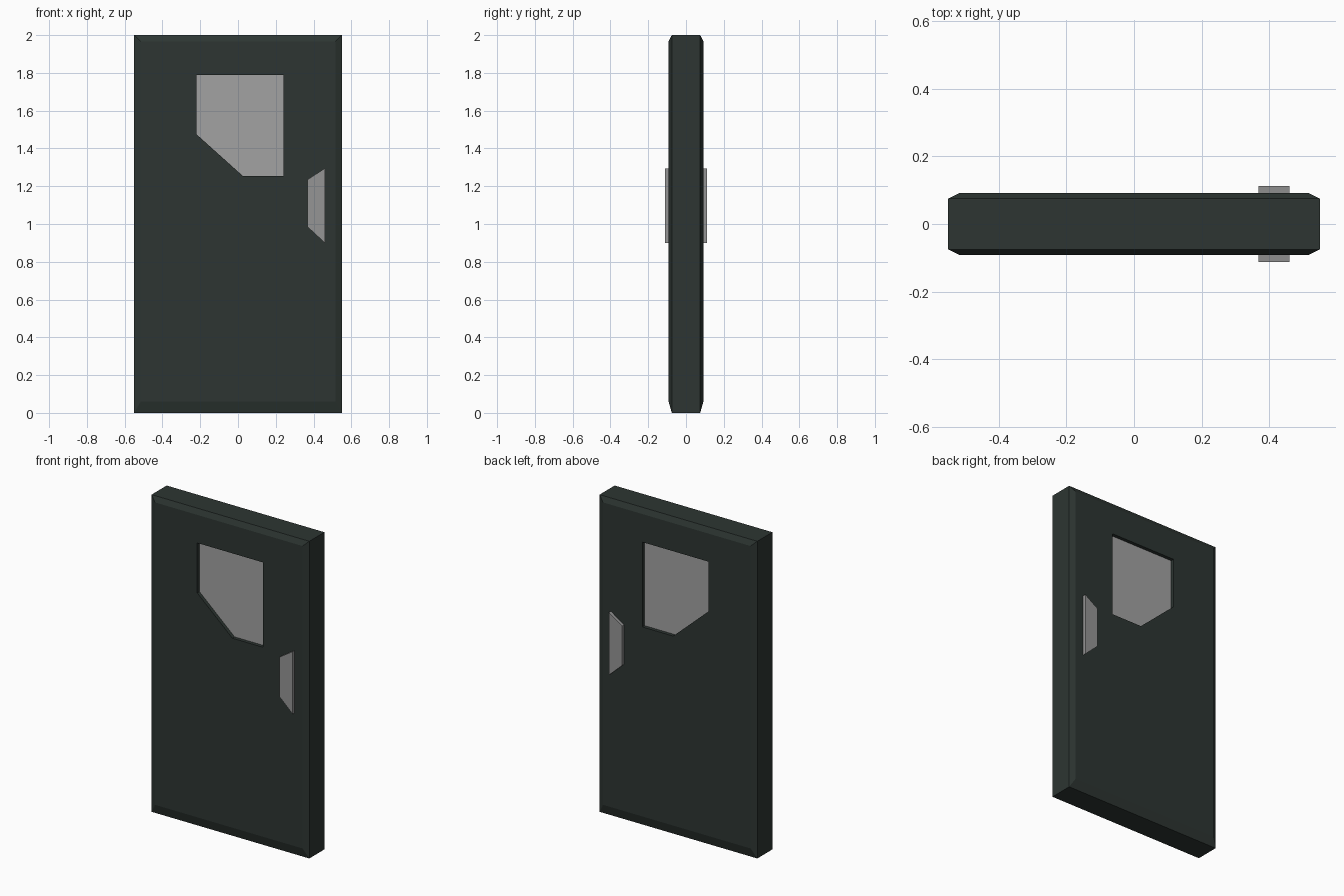
import bpy, bmesh

if "Cube" in bpy.data.objects:
    bpy.data.objects.remove(bpy.data.objects["Cube"])


def material(name, color):
    mat = bpy.data.materials.new(name)
    mat.diffuse_color = color
    mat.use_nodes = True
    mat.node_tree.nodes["Principled BSDF"].inputs["Base Color"].default_value = mat.diffuse_color
    return mat


def loft(name, loops, mat=None):
    """Bridge closed loops of equal length and cap both ends."""
    bm = bmesh.new()
    rings = [[bm.verts.new(p) for p in loop] for loop in loops]
    n = len(rings[0])
    for a, b in zip(rings, rings[1:]):
        for i in range(n):
            j = (i + 1) % n
            bm.faces.new((a[i], a[j], b[j], b[i]))
    bm.faces.new(rings[0])
    bm.faces.new(rings[-1])
    bmesh.ops.recalc_face_normals(bm, faces=bm.faces)
    mesh = bpy.data.meshes.new(name)
    bm.to_mesh(mesh)
    bm.free()
    obj = bpy.data.objects.new(name, mesh)
    bpy.context.collection.objects.link(obj)
    if mat:
        mesh.materials.append(mat)
    return obj


def prism(name, profile, depth, mat=None):
    """Extrude an x-z profile symmetrically along y."""
    return loft(name, [[(x, y, z) for x, z in profile] for y in (-depth, depth)], mat)


def rect(half_width, bottom, top, y):
    return [(-half_width, y, bottom), (half_width, y, bottom),
            (half_width, y, top), (-half_width, y, top)]


paint = material("dark_paint", (0.026, 0.036, 0.032, 1))
glass = material("glass", (0.36, 0.36, 0.36, 0.55))
grip = material("handle_grey", (0.30, 0.30, 0.30, 0.55))

window_profile = [(-0.22, 1.79), (0.24, 1.79), (0.24, 1.255),
                  (0.025, 1.255), (-0.22, 1.475)]
handle_profile = [(0.368, 1.235), (0.46, 1.295), (0.46, 0.90), (0.368, 0.985)]

# Slab with chamfered front and back rims
door = loft("door_slab", [rect(0.515, 0.06, 1.967, -0.092),
                          rect(0.55, 0, 2, -0.075),
                          rect(0.55, 0, 2, 0.075),
                          rect(0.515, 0.06, 1.967, 0.092)], paint)

# Openings for the window and the handle
for label, profile in (("window", window_profile), ("handle", handle_profile)):
    cutter = prism(label + "_cutter", profile, 0.3)
    cutter.hide_render = True
    cutter.hide_viewport = True
    cut = door.modifiers.new(label + "_opening", 'BOOLEAN')
    cut.operation = 'DIFFERENCE'
    cut.solver = 'EXACT'
    cut.object = cutter

# Recessed pane and the handle running through the slab
prism("window_pane", window_profile, 0.07, glass)
prism("door_handle", handle_profile, 0.112, grip)
